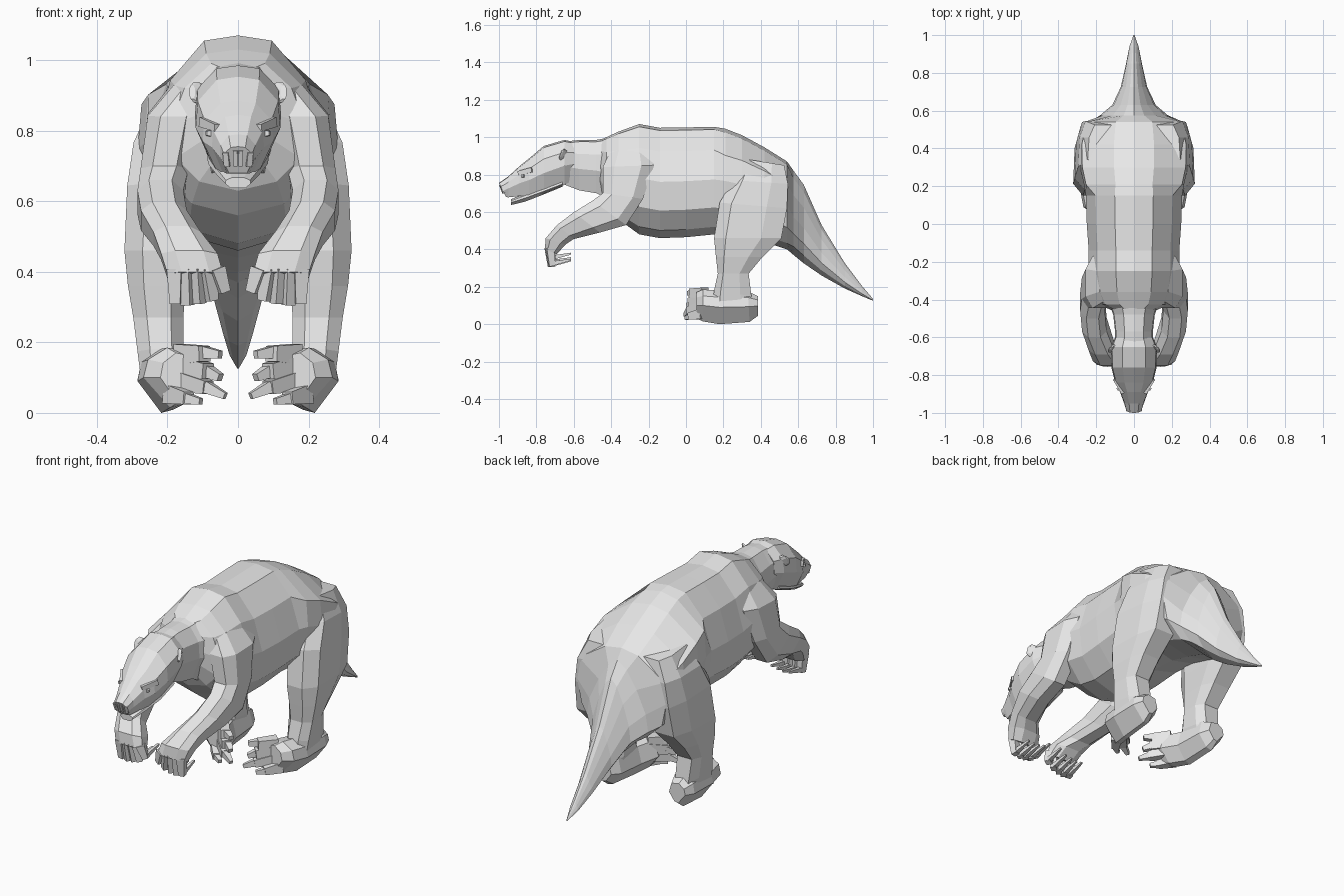
import bpy, bmesh
from mathutils import Vector

fur = bpy.data.materials.new("light grey")
fur.diffuse_color = (0.8, 0.8, 0.8, 1)


def symmetric(half):
    return half + [(-x, t) for x, t in half[-2:0:-1]]


# Cross-sections as (across, along) pairs from -1 to 1; "along" runs from bottom/back to top/front
TORSO = symmetric([(0, 1), (.40, .95), (.80, .57), (1, .02), (.93, -.5), (.58, -.86), (0, -1)])
HIPS = symmetric([(0, 1), (.37, .93), (.96, .50), (1, .02), (.90, -.5), (.55, -.86), (0, -1)])
TAIL = symmetric([(0, 1), (.30, .82), (.62, .42), (.92, -.1), (1, -.5), (.62, -.80), (0, -1)])
LIMB = [(.5, 1), (1, .55), (1, -.5), (.5, -1), (-.5, -1), (-1, -.5), (-1, .55), (-.5, 1)]
THIGH = [(.45, 1), (1, .65), (.92, -.4), (.6, -1), (-.6, -1), (-1, -.5), (-1, .55), (-.5, 1)]
SKULL = [(0, 1), (.5, .93), (.95, .45), (1, -.15), (.6, -1),
         (-.6, -1), (-1, -.15), (-.95, .45), (-.5, .93)]
# Feet rest on the outer edge, with the sole turned inwards
SOLE = [(.2, 1), (.85, .6), (1, 0), (.1, -1), (-.35, -.9), (-1, -.1), (-.7, .85)]


def section(profile, x0, x1, ya, za, yb, zb):
    """Ring spanning x0..x1 and from edge point a (top/front) to b (bottom/back)."""
    a, b = Vector((0, ya, za)), Vector((0, yb, zb))
    mid, half = (a + b) / 2, (a - b) / 2
    return [mid + half * t + Vector(((x0 + x1) / 2 + (x1 - x0) / 2 * u, 0, 0))
            for u, t in profile]


def spine(profile, rows):
    """Rings across the midline from rows of y, top, bottom, half width."""
    return [section(profile, -w, w, y, top, y, bottom) for y, top, bottom, w in rows]


def bar(base, tip, r0, r1):
    """Four-sided tapered bar between two points."""
    base, tip = Vector(base), Vector(tip)
    q = (tip - base).to_track_quat('Z', 'Y')
    return [[p + q @ Vector((u * r, v * r, 0))
             for u, v in ((1, 1), (-1, 1), (-1, -1), (1, -1))]
            for p, r in ((base, r0), (tip, r1))]


def part(name, lofts, mirror=False):
    bm = bmesh.new()
    for rings in lofts:
        loops = [[bm.verts.new(p) for p in ring] for ring in rings]
        n = len(loops[0])
        for r, s in zip(loops, loops[1:]):
            for i in range(n):
                bm.faces.new((r[i], r[(i + 1) % n], s[(i + 1) % n], s[i]))
        bm.faces.new(loops[0])
        bm.faces.new(loops[-1][::-1])
    bmesh.ops.recalc_face_normals(bm, faces=bm.faces)
    mesh = bpy.data.meshes.new(name)
    bm.to_mesh(mesh)
    bm.free()
    mesh.materials.append(fur)
    obj = bpy.data.objects.new(name, mesh)
    bpy.context.collection.objects.link(obj)
    if mirror:
        obj.modifiers.new("mirror", 'MIRROR').use_mirror_merge = False


# Torso, broad hips and tail in one skin
part("torso_and_tail", [spine(TORSO, [
    (-.46, .985, .70, .11), (-.425, 1.0, .63, .19), (-.36, 1.03, .56, .225),
    (-.25, 1.07, .48, .24), (-.14, 1.05, .46, .24), (0, 1.052, .465, .25),
    (.15, 1.055, .48, .255)]) + spine(HIPS, [
        (.21, 1.045, .475, .265), (.30, 1.01, .47, .285), (.42, .945, .44, .288),
        (.54, .87, .40, .262)]) + spine(TAIL, [
            (.575, .82, .37, .18), (.63, .745, .325, .115), (.725, .53, .26, .07),
            (.85, .325, .19, .042), (.94, .205, .15, .024), (1.0, .135, .125, .003)])])

# Neck and head
part("neck", [spine(SKULL, [(-.40, 1.0, .66, .14), (-.48, .985, .70, .11),
                            (-.57, .985, .715, .10), (-.66, .975, .75, .10)])])
part("head", [spine(SKULL, [
    (-.60, .975, .77, .10), (-.65, .985, .745, .122), (-.76, .953, .70, .12),
    (-.84, .885, .685, .10), (-.89, .845, .685, .074), (-.95, .79, .678, .052)])
    + [section(SKULL, -.042, .042, -1.0, .755, -.962, .68)]])
part("lower_jaw", [spine(SKULL, [
    (-.66, .77, .735, .09), (-.77, .73, .69, .085), (-.86, .70, .655, .06),
    (-.935, .668, .637, .036)])])
part("ears", [[section(LIMB, .08, .11, -.635, .925, -.65, .87),
               section(LIMB, .105, .132, -.65, .938, -.675, .88),
               section(LIMB, .122, .138, -.665, .928, -.68, .89)]], True)
part("brows", [bar((.058, -.895, .808), (.098, -.82, .825), .010, .014)], True)
part("eyes", [bar((.068, -.866, .792), (.09, -.876, .793), .012, .006)], True)
part("nostril_rims", [bar((.034, -.985, .74), (.030, -.972, .70), .008, .008),
                      bar((.008, -.993, .745), (.007, -.976, .70), .006, .006)], True)

# Front limbs: x inner, x outer, front edge y z, back edge y z
part("front_legs", [[section(LIMB, *r) for r in [
    (.06, .182, -.405, .925, -.20, .945), (.11, .256, -.445, .84, -.17, .85),
    (.14, .276, -.445, .70, -.23, .67), (.155, .285, -.50, .66, -.32, .53),
    (.145, .275, -.60, .598, -.46, .49), (.105, .24, -.69, .53, -.60, .455),
    (.058, .218, -.75, .46, -.645, .425), (.042, .20, -.755, .40, -.69, .375)]]], True)

# Fingers bend down, claws curl back
fingers = []
for bx, tx, tz in ((.062, .040, .342), (.09, .075, .318), (.118, .110, .31),
                   (.148, .142, .306), (.178, .176, .31)):
    fingers.append(bar((bx, -.728, .41), (tx, -.718, tz), .021, .015))
    fingers.append(bar((tx, -.715, tz + .014), (tx - .004, -.615, tz + .035), .012, .005))
part("fingers_and_claws", fingers, True)

# Hind limbs, thigh to ankle
part("hind_legs", [[section(THIGH, *r) for r in [
    (.06, .245, .305, .885, .525, .85), (.10, .296, .25, .77, .545, .75),
    (.12, .314, .18, .65, .54, .62), (.135, .322, .15, .46, .51, .46),
    (.148, .312, .16, .36, .41, .36), (.155, .297, .17, .27, .335, .27),
    (.155, .285, .15, .18, .35, .15), (.17, .275, .14, .10, .36, .08)]]], True)
part("hind_feet", [[section(SOLE, *r) for r in [
    (.17, .265, .385, .15, .385, .045), (.145, .285, .33, .175, .34, .012),
    (.135, .285, .18, .18, .18, 0), (.10, .268, .09, .185, .09, .015),
    (.11, .22, .055, .17, .055, .03)]]], True)

# Chunky toes turn inwards, each ending in a claw
part("toes_and_claws", [
    bar((.16, .10, .165), (.095, .03, .168), .030, .022),
    bar((.10, .045, .172), (.05, .015, .165), .018, .011),
    bar((.16, .10, .13), (.085, .025, .118), .032, .022),
    bar((.09, .04, .12), (.05, .01, .10), .018, .011),
    bar((.16, .09, .09), (.085, .015, .072), .028, .019),
    bar((.09, .02, .074), (.036, -.005, .048), .017, .009),
    bar((.19, .09, .055), (.14, .02, .042), .028, .018),
    bar((.15, .03, .042), (.105, .0, .032), .016, .009)], True)
